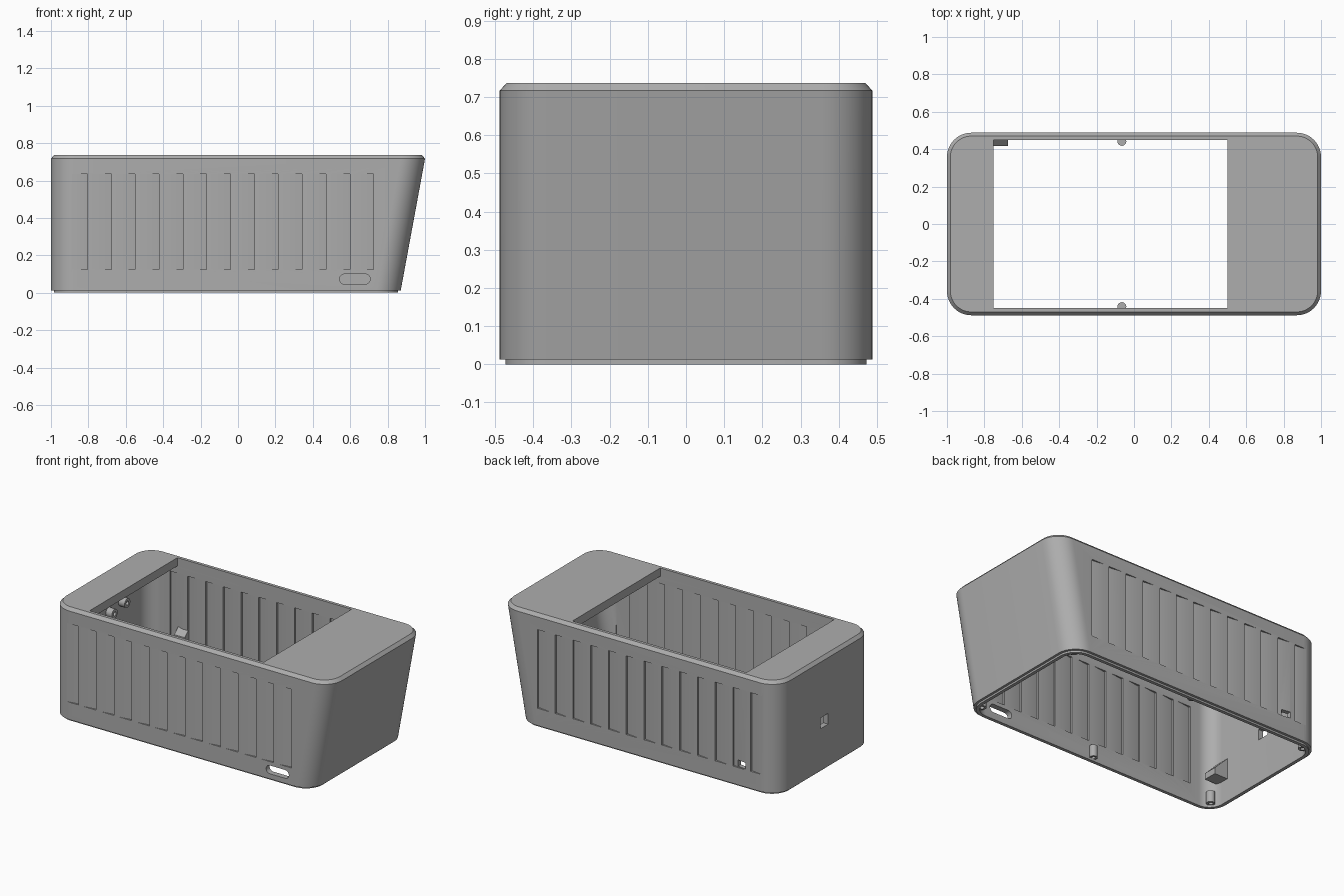
import bpy, bmesh, math
from mathutils import Matrix, Vector

if "Cube" in bpy.data.objects:
    bpy.data.objects.remove(bpy.data.objects["Cube"], do_unlink=True)

grey = bpy.data.materials.new("plain_grey")
grey.use_nodes = True
COLOUR = (0.42, 0.42, 0.42, 1)
grey.diffuse_color = COLOUR
grey.node_tree.nodes["Principled BSDF"].inputs["Base Color"].default_value = COLOUR

HALF_Y, RADIUS, WALL = 0.488, 0.13, 0.036
Z_FOOT, Z_EDGE, Z_TOP = 0.012, 0.717, 0.737


def finish(bm, name, helper=False):
    bmesh.ops.recalc_face_normals(bm, faces=bm.faces)
    mesh = bpy.data.meshes.new(name)
    bm.to_mesh(mesh)
    bm.free()
    mesh.materials.append(grey)
    ob = bpy.data.objects.new(name, mesh)
    bpy.context.collection.objects.link(ob)
    ob.hide_render = helper
    return ob


def right_edge(z):
    """The +x end leans outwards towards the top."""
    t = (z - Z_FOOT) / (Z_EDGE - Z_FOOT)
    return 0.87 + 0.13 * min(max(t, 0), 1)


def section(z, inset):
    """Rounded rectangle at height z."""
    r = RADIUS - inset
    x0, x1 = -1 + RADIUS, right_edge(z) - RADIUS
    y = HALF_Y - RADIUS
    pts = []
    for i, (cx, cy) in enumerate([(x1, y), (x0, y), (x0, -y), (x1, -y)]):
        for s in range(13):
            a = math.pi / 2 * (i + s / 12)
            pts.append((cx + r * math.cos(a), cy + r * math.sin(a), z))
    return pts


def add_loft(bm, rings):
    loops = [[bm.verts.new(p) for p in ring] for ring in rings]
    n = len(loops[0])
    for a, b in zip(loops, loops[1:]):
        for i in range(n):
            j = (i + 1) % n
            bm.faces.new((a[i], a[j], b[j], b[i]))
    bm.faces.new(loops[0][::-1])
    bm.faces.new(loops[-1])


def loft(name, rings, helper=False):
    bm = bmesh.new()
    add_loft(bm, rings)
    return finish(bm, name, helper)


def box(name, lo, hi, helper=False):
    lo, hi = Vector(lo), Vector(hi)
    corners = [(lo.x, lo.y), (hi.x, lo.y), (hi.x, hi.y), (lo.x, hi.y)]
    return loft(name, [[(x, y, z) for x, y in corners] for z in (lo.z, hi.z)], helper)


def cut(target, cutter):
    bpy.context.view_layer.objects.active = target
    mod = target.modifiers.new("cut", "BOOLEAN")
    mod.operation, mod.solver, mod.object = "DIFFERENCE", "EXACT", cutter
    bpy.ops.object.modifier_apply(modifier=mod.name)
    bpy.data.objects.remove(cutter, do_unlink=True)


def smooth(ob):
    bpy.ops.object.select_all(action="DESELECT")
    ob.select_set(True)
    bpy.context.view_layer.objects.active = ob
    bpy.ops.object.shade_smooth_by_angle(angle=math.radians(25))


# Outer shell with a stepped foot and a chamfered top edge
shell = loft("case_shell", [section(0, 0.015), section(Z_FOOT, 0.015),
                            section(Z_FOOT + 0.0005, 0), section(Z_EDGE, 0),
                            section(Z_TOP, 0.018)])

# Cavity open at the bottom, and the large window in the top
cut(shell, loft("cavity", [section(-0.05, WALL), section(Z_FOOT, WALL), section(0.683, WALL)], True))
cut(shell, box("top_window", (-0.75, -0.45, 0.6), (0.5, 0.45, 0.8), True))

# Saw-tooth flutes outside and inside both long walls
bm = bmesh.new()
DEPTH, RAMP = 0.013, 0.09
for side in (-1, 1):
    for k in range(13):
        x = -0.805 + 0.1275 * k
        out, inner = HALF_Y, HALF_Y - WALL
        for tri in ([(x - RAMP, out), (x, out - DEPTH), (x, out + 0.01), (x - RAMP, out + 0.01)],
                    [(x + RAMP, inner), (x, inner + DEPTH), (x, inner - 0.01), (x + RAMP, inner - 0.01)]):
            add_loft(bm, [[(px, side * py, z) for px, py in tri] for z in (0.125, 0.635)])
cut(shell, finish(bm, "flutes", True))

# Rounded slot in the front wall
slot = []
for cx, start in ((0.68, -90), (0.57, 90)):
    for s in range(9):
        a = math.radians(start + 180 * s / 8)
        slot.append((cx + 0.027 * math.cos(a), 0.073 + 0.027 * math.sin(a)))
cut(shell, loft("front_slot", [[(x, y, z) for x, z in slot] for y in (-0.6, -0.4)], True))

# Small ports in the back wall and the -x end
cut(shell, box("back_port", (-0.77, 0.4, 0.13), (-0.71, 0.6, 0.17), True))
cut(shell, box("end_port", (-1.1, -0.03, 0.285), (-0.9, 0.05, 0.355), True))
smooth(shell)


def tube(name, base, axis, length, r, hole):
    """Screw post with a blind hole at its far end."""
    turn = Vector((0, 0, 1)).rotation_difference(Vector(axis)).to_matrix().to_4x4()
    profile = [(r, 0), (r, length), (hole, length), (hole, length * 0.3)]
    rings = [[(q * math.cos(math.tau * i / 20), q * math.sin(math.tau * i / 20), h)
              for i in range(20)] for q, h in profile]
    ob = loft(name, rings)
    ob.data.transform(Matrix.Translation(base) @ turn)
    smooth(ob)
    return ob


# Screw posts in the four bottom corners and at the middle of the long walls
for sy, side in ((-1, "front"), (1, "back")):
    for x, end in ((-0.925, "right"), (0.8, "left")):
        tube(f"{side}_{end}_corner_post", (x, sy * 0.413, 0.09), (0, 0, -1), 0.075, 0.026, 0.013)
    tube(f"{side}_middle_post", (-0.065, sy * 0.442, 0.09), (0, 0, -1), 0.075, 0.024, 0.012)

# Standoffs on the inside of the -x end
for i, (y, z) in enumerate([(0.18, 0.5), (0.05, 0.48), (0.18, 0.28)]):
    tube(f"end_standoff_{i + 1}", (-0.97, y, z), (1, 0, 0), 0.05, 0.03, 0.013)

# Sloped bracket on the -x end
wedge = [(-0.97, 0.15), (-0.87, 0.15), (-0.87, 0.19), (-0.97, 0.29)]
loft("end_bracket", [[(x, y, z) for x, z in wedge] for y in (-0.4, -0.31)])

# Sloped bracket above the back port
wedge = [(0.46, 0.18), (0.418, 0.18), (0.418, 0.25), (0.46, 0.29)]
loft("port_bracket", [[(x, y, z) for y, z in wedge] for x in (-0.75, -0.675)])
